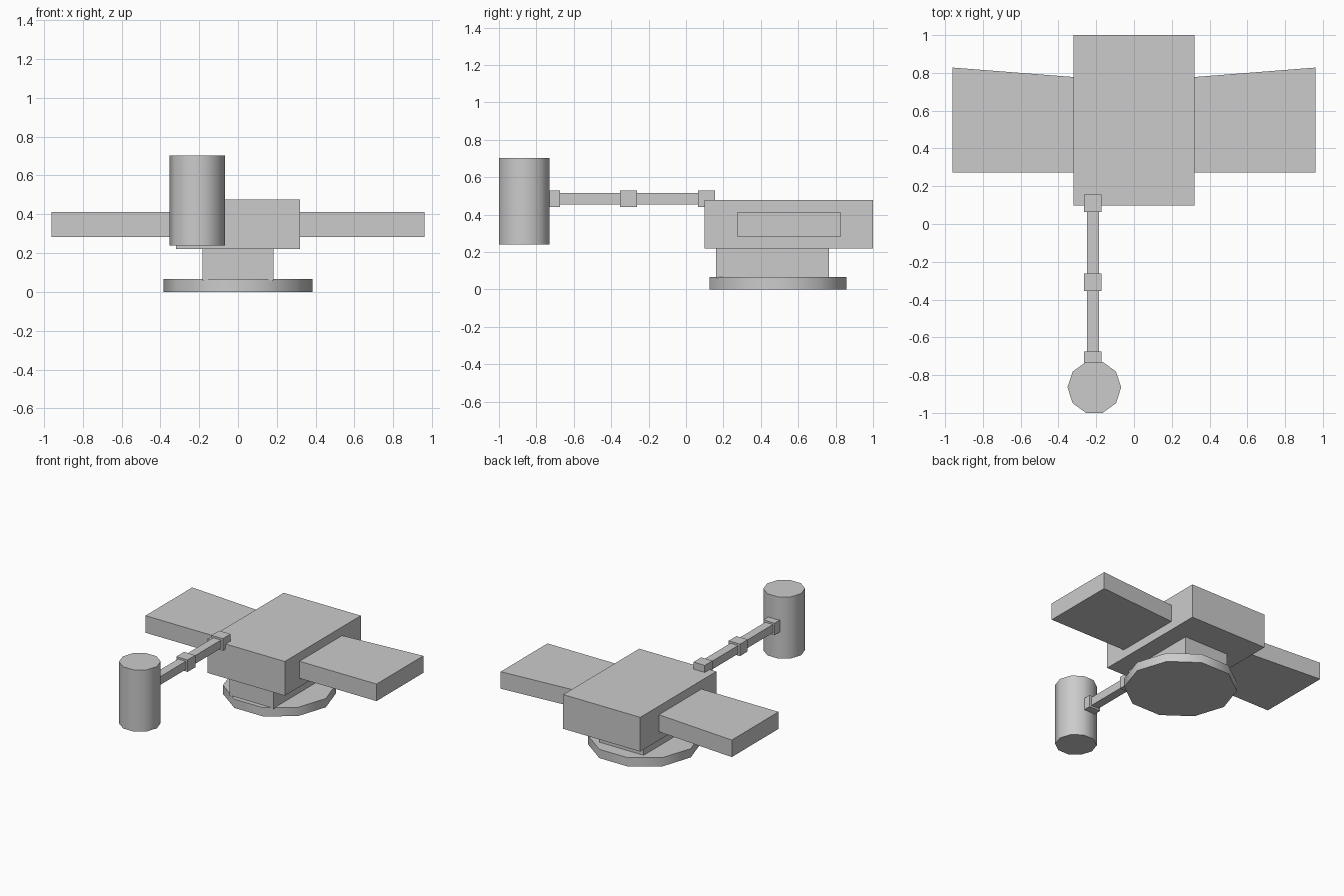
import bpy, bmesh, math

if "Cube" in bpy.data.objects:
    bpy.data.objects.remove(bpy.data.objects["Cube"])


def make(name, bm):
    bmesh.ops.recalc_face_normals(bm, faces=bm.faces[:])
    me = bpy.data.meshes.new(name)
    bm.to_mesh(me)
    bm.free()
    ob = bpy.data.objects.new(name, me)
    bpy.context.collection.objects.link(ob)
    return ob


def prism(name, outline, z0, z1):
    """Extrude a flat xy outline from z0 up to z1."""
    bm = bmesh.new()
    face = bm.faces.new([bm.verts.new((x, y, z0)) for x, y in outline])
    ext = bmesh.ops.extrude_face_region(bm, geom=[face])
    for v in ext["geom"]:
        if isinstance(v, bmesh.types.BMVert):
            v.co.z = z1
    return make(name, bm)


def box(name, x0, x1, y0, y1, z0, z1):
    return prism(name, [(x0, y0), (x1, y0), (x1, y1), (x0, y1)], z0, z1)


def drum(name, cx, cy, r, z0, z1, sides=10):
    pts = [(cx + r * math.cos(math.tau * i / sides),
            cy + r * math.sin(math.tau * i / sides)) for i in range(sides)]
    ob = prism(name, pts, z0, z1)
    bpy.ops.object.select_all(action='DESELECT')
    ob.select_set(True)
    bpy.context.view_layer.objects.active = ob
    bpy.ops.object.shade_smooth_by_angle(angle=math.radians(40))
    return ob


# Base disc, pedestal and main body
drum("base_disc", 0, 0.493, 0.385, 0, 0.066)
box("pedestal", -0.184, 0.184, 0.16, 0.765, 0.06, 0.22)
box("main_body", -0.32, 0.32, 0.098, 1.0, 0.22, 0.477)

# Side panels, slightly wider at the tips
for side, s in (("left", -1), ("right", 1)):
    prism(side + "_panel", [(s * 0.32, 0.273), (s * 0.96, 0.273),
                            (s * 0.96, 0.828), (s * 0.32, 0.778)], 0.284, 0.412)

# Boom with square joints
ax, az = -0.218, 0.485
box("boom", ax - 0.032, ax + 0.032, -0.72, 0.11, az - 0.031, az + 0.031)
for i, y in enumerate((0.11, -0.308, -0.72)):
    box(f"boom_joint_{i + 1}", ax - 0.047, ax + 0.047,
        y - 0.046, y + 0.046, az - 0.045, az + 0.045)

# Canister at the end of the boom
drum("canister", -0.21, -0.865, 0.142, 0.24, 0.703)
